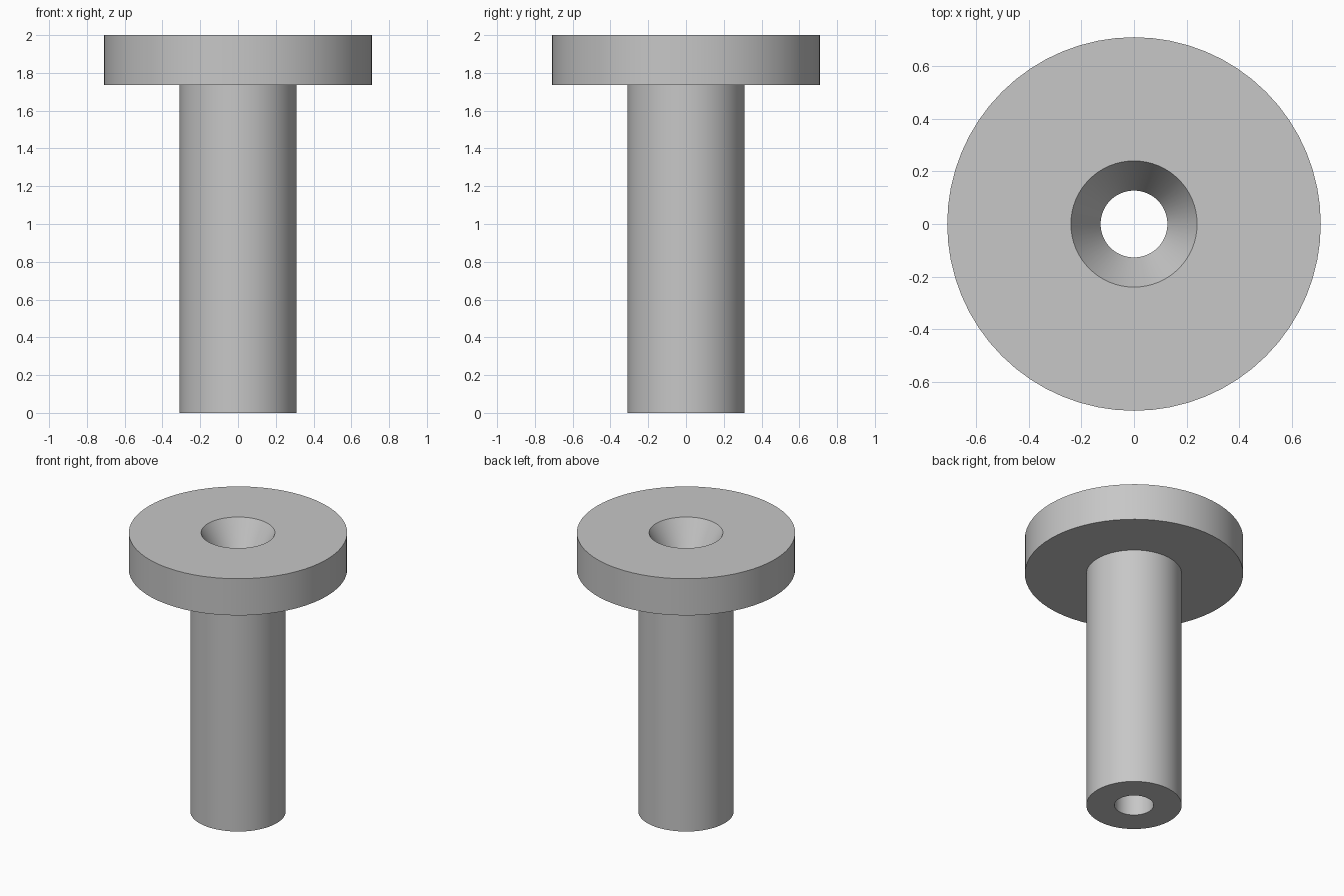
import bpy
import bmesh
import math

SEGMENTS = 64

old = bpy.data.objects.get("Cube")
if old:
    bpy.data.objects.remove(old, do_unlink=True)

# Plain grey material
grey = bpy.data.materials.new("plain_grey")
grey.use_nodes = True
colour = (0.57, 0.57, 0.57, 1)
grey.diffuse_color = colour
grey.node_tree.nodes["Principled BSDF"].inputs["Base Color"].default_value = colour


def lathe(name, profile):
    """Turn a closed (radius, height) profile around the z axis."""
    bm = bmesh.new()
    rings = []
    for r, z in profile:
        rings.append([bm.verts.new((r * math.cos(a), r * math.sin(a), z))
                      for a in (math.tau * i / SEGMENTS for i in range(SEGMENTS))])
    for k, ring in enumerate(rings):
        following = rings[(k + 1) % len(rings)]
        for i in range(SEGMENTS):
            j = (i + 1) % SEGMENTS
            bm.faces.new((ring[i], ring[j], following[j], following[i]))
    bmesh.ops.recalc_face_normals(bm, faces=bm.faces)
    mesh = bpy.data.meshes.new(name)
    bm.to_mesh(mesh)
    bm.free()
    mesh.materials.append(grey)
    obj = bpy.data.objects.new(name, mesh)
    bpy.context.collection.objects.link(obj)
    bpy.ops.object.select_all(action='DESELECT')
    obj.select_set(True)
    bpy.context.view_layer.objects.active = obj
    bpy.ops.object.shade_smooth_by_angle(angle=math.radians(20))
    return obj


# Flanged sleeve: stem, wide head, countersink and through bore
stem, head, bore, sink = 0.31, 0.71, 0.127, 0.24
underside, top, sink_depth = 1.737, 2.0, 0.195
lathe("flanged_sleeve", [
    (bore, 0), (stem, 0), (stem, underside), (head, underside),
    (head, top), (sink, top), (bore, top - sink_depth),
])
